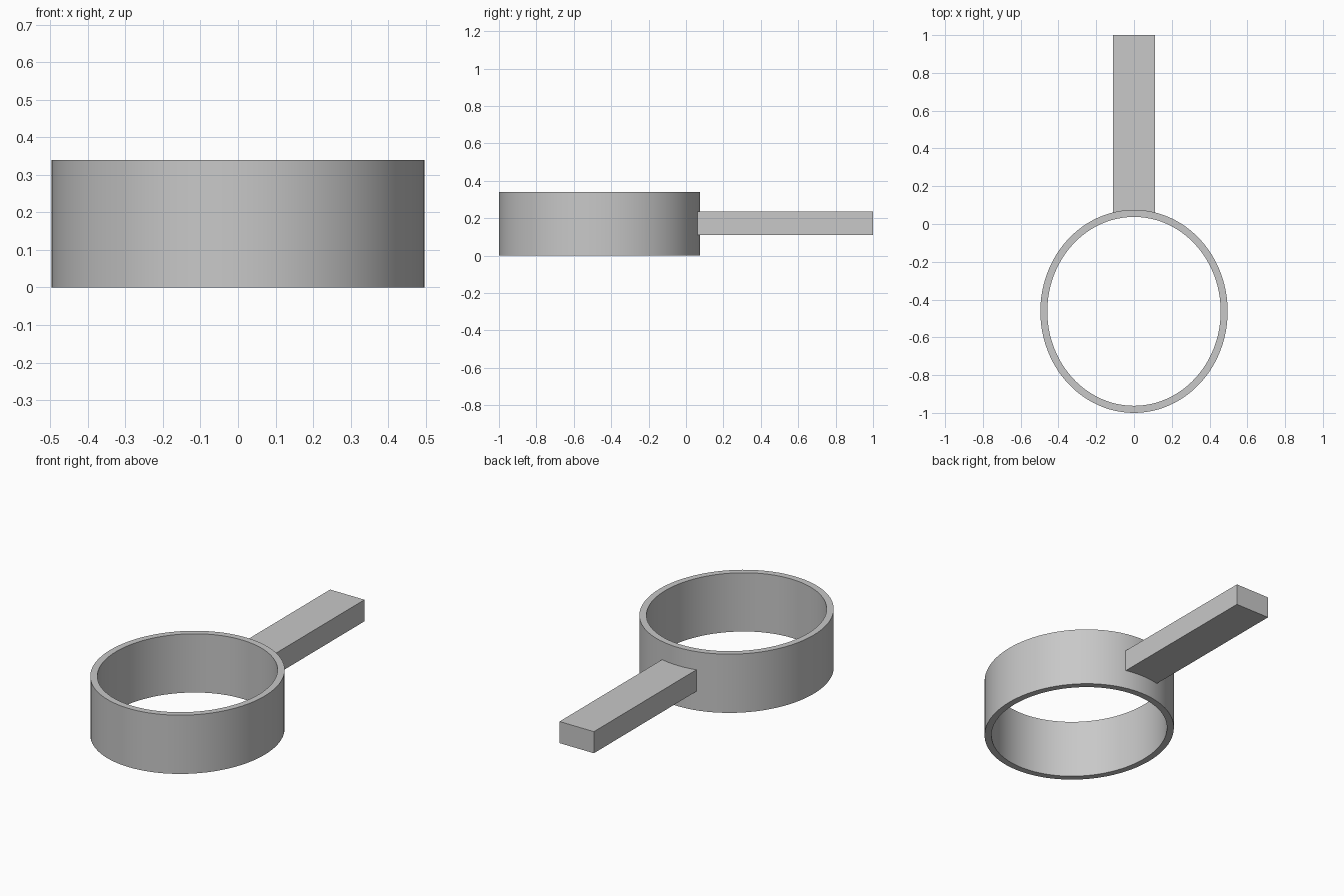
import bpy, bmesh, math

cube = bpy.data.objects.get("Cube")
if cube:
    bpy.data.objects.remove(cube, do_unlink=True)

GREY = (0.58, 0.58, 0.58, 1.0)
mat = bpy.data.materials.new("plain grey")
mat.use_nodes = True
mat.diffuse_color = GREY
mat.node_tree.nodes["Principled BSDF"].inputs["Base Color"].default_value = GREY

CENTRE_Y = -0.4625
OUTER = (0.496, 0.5375)
INNER = (0.459, 0.5)
HEIGHT = 0.34
SEGMENTS = 96


def finish(name, bm):
    bmesh.ops.recalc_face_normals(bm, faces=bm.faces[:])
    mesh = bpy.data.meshes.new(name)
    bm.to_mesh(mesh)
    bm.free()
    mesh.materials.append(mat)
    obj = bpy.data.objects.new(name, mesh)
    bpy.context.collection.objects.link(obj)
    return obj


def arc_y(x, radii):
    """Back edge of the oval at a given x."""
    return CENTRE_Y + radii[1] * math.sqrt(1 - (x / radii[0]) ** 2)


# Open oval ring: four loops bridged around the wall section
bm = bmesh.new()
section = [(OUTER, 0), (OUTER, HEIGHT), (INNER, HEIGHT), (INNER, 0)]
loops = []
for (rx, ry), z in section:
    angles = [2 * math.pi * i / SEGMENTS for i in range(SEGMENTS)]
    loops.append([bm.verts.new((rx * math.cos(a), CENTRE_Y + ry * math.sin(a), z))
                  for a in angles])
for k in range(4):
    a, b = loops[k], loops[(k + 1) % 4]
    for i in range(SEGMENTS):
        j = (i + 1) % SEGMENTS
        bm.faces.new((a[i], a[j], b[j], b[i]))
ring = finish("ring_wall", bm)
bpy.ops.object.select_all(action="DESELECT")
ring.select_set(True)
bpy.context.view_layer.objects.active = ring
bpy.ops.object.shade_smooth_by_angle(angle=math.radians(30))

# Straight handle, its inner end curved to sit just inside the ring wall
HALF_WIDTH, BOTTOM, TOP, END = 0.11, 0.11, 0.235, 1.0
STEPS = 8
bm = bmesh.new()
xs = [-HALF_WIDTH + 2 * HALF_WIDTH * i / STEPS for i in range(STEPS + 1)]
outline = [(x, arc_y(x, OUTER) - 0.005) for x in xs]
outline += [(HALF_WIDTH, END), (-HALF_WIDTH, END)]
base = bm.faces.new([bm.verts.new((x, y, BOTTOM)) for x, y in outline])
extruded = bmesh.ops.extrude_face_region(bm, geom=[base], use_keep_orig=True)
bmesh.ops.translate(bm, vec=(0, 0, TOP - BOTTOM),
                    verts=[v for v in extruded["geom"] if isinstance(v, bmesh.types.BMVert)])
finish("handle", bm)
